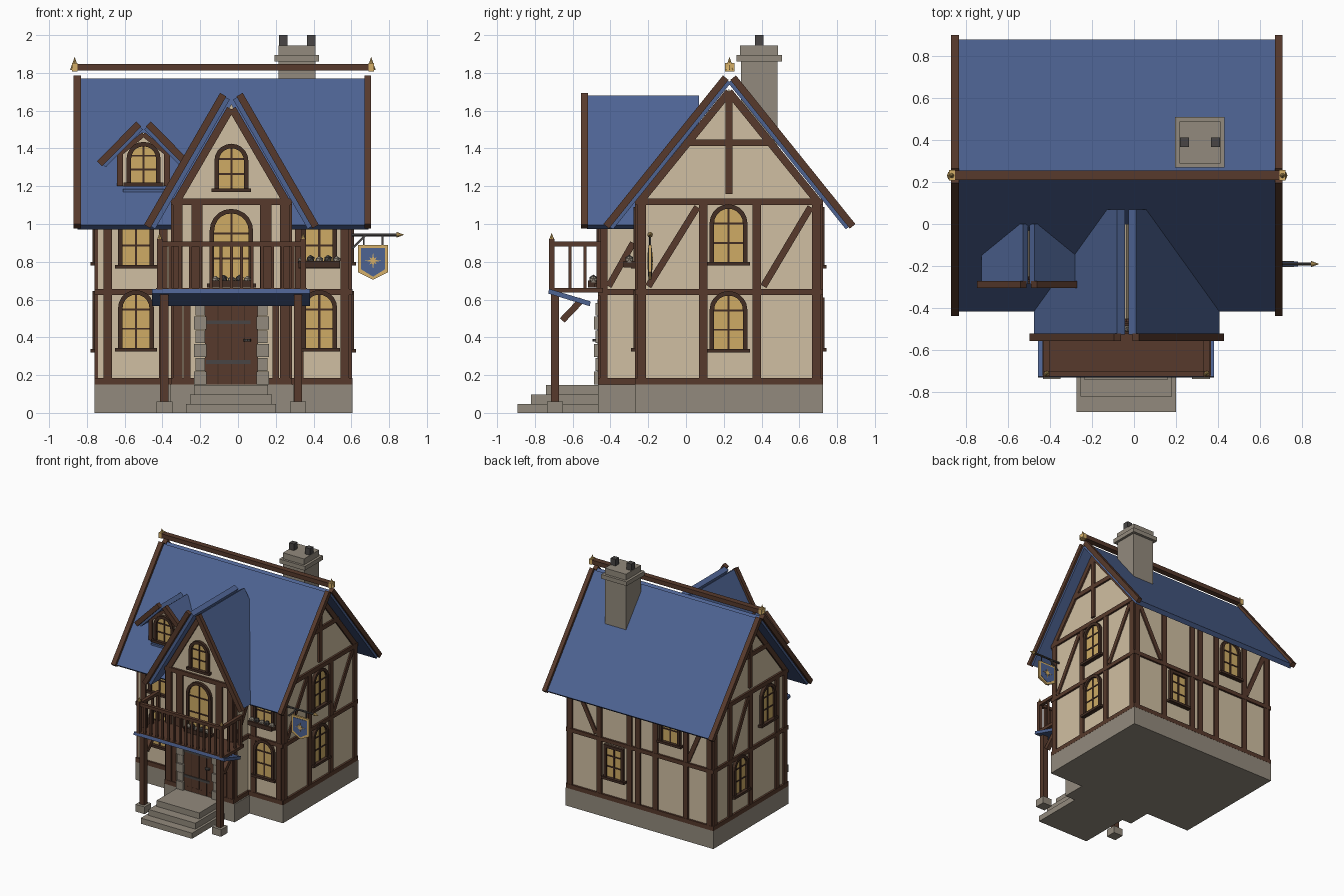
import bpy, bmesh, math
from mathutils import Matrix, Vector

if "Cube" in bpy.data.objects:
    bpy.data.objects.remove(bpy.data.objects["Cube"])


def mat(name, r, g, b):
    m = bpy.data.materials.new(name)
    m.diffuse_color = (r, g, b, 1)
    m.use_nodes = True
    m.node_tree.nodes["Principled BSDF"].inputs["Base Color"].default_value = m.diffuse_color
    return m


CREAM = mat("cream plaster", 0.63, 0.52, 0.36)
BLUE = mat("blue roof", 0.075, 0.125, 0.29)
WOOD = mat("brown timber", 0.095, 0.042, 0.025)
DARK = mat("dark timber", 0.055, 0.027, 0.017)
STONE = mat("grey stone", 0.29, 0.255, 0.205)
GLASS = mat("amber glass", 0.62, 0.41, 0.13)
GOLD = mat("gold", 0.66, 0.43, 0.14)
IRON = mat("dark iron", 0.065, 0.06, 0.058)


def finish(name, bm, m):
    bmesh.ops.recalc_face_normals(bm, faces=bm.faces)
    me = bpy.data.meshes.new(name)
    bm.to_mesh(me)
    bm.free()
    me.materials.append(m)
    ob = bpy.data.objects.new(name, me)
    bpy.context.collection.objects.link(ob)
    return ob


def frame(x, y, deg=0):
    """Wall frame: local x runs along the wall, local -y points outwards."""
    return Matrix.Translation((x, y, 0)) @ Matrix.Rotation(math.radians(deg), 4, 'Z')


I = Matrix()


def prism(name, pts, y0, y1, m, M=I):
    bm = bmesh.new()
    a = [bm.verts.new(M @ Vector((p[0], y0, p[1]))) for p in pts]
    b = [bm.verts.new(M @ Vector((p[0], y1, p[1]))) for p in pts]
    bm.faces.new(a)
    bm.faces.new(b[::-1])
    for i in range(len(pts)):
        j = (i + 1) % len(pts)
        bm.faces.new((a[j], a[i], b[i], b[j]))
    return finish(name, bm, m)


def box(name, x0, x1, y0, y1, z0, z1, m, M=I):
    return prism(name, [(x0, z0), (x1, z0), (x1, z1), (x0, z1)], y0, y1, m, M)


def strip(name, M, p, q, w=0.04, out=0.015, m=WOOD, back=0.005):
    p, q = Vector(p), Vector(q)
    d = (q - p).normalized() * w / 2
    n = Vector((-d.y, d.x))
    prism(name, [p - n, q - n, q + n, p + n], -out, back, m, M)


def cone(name, p, r1, r2, depth, m, axis='Z', seg=8):
    bm = bmesh.new()
    R = Matrix.Rotation(math.radians(90), 4, 'Y') if axis == 'X' else I
    bmesh.ops.create_cone(bm, cap_ends=True, segments=seg, radius1=r1, radius2=r2,
                          depth=depth, matrix=Matrix.Translation(p) @ R)
    finish(name, bm, m)


def arch(u, z, r, h, rounded):
    if not rounded:
        return [(u + r, z), (u + r, z + h), (u - r, z + h), (u - r, z)]
    c = z + h - r
    return ([(u + r, z)] + [(u + r * math.cos(math.pi * i / 10), c + r * math.sin(math.pi * i / 10))
                            for i in range(11)] + [(u - r, z)])


def window(M, u, z, w=0.19, h=0.32, rounded=True):
    r, f = w / 2, 0.024
    inner = arch(u, z, r - f, h - f, rounded)
    prism("window_frame", arch(u, z, r, h, rounded) + inner[::-1], -0.024, 0.004, DARK, M)
    prism("window_pane", inner, -0.008, 0, GLASS, M)
    strip("window_mullion", M, (u, z), (u, z + h - f), 0.012, 0.014, DARK)
    for t in (0.36, 0.68):
        strip("window_bar", M, (u - r + f, z + h * t), (u + r - f, z + h * t), 0.01, 0.013, DARK)
    box("window_sill", u - r - 0.015, u + r + 0.015, -0.035, 0, z - 0.006, z + 0.014, DARK, M)


def roof(name, M, p, q, th, y0, y1, barges):
    """Two mirrored slabs along the line p-q, with barge boards at the listed ends."""
    p, q = Vector(p), Vector(q)
    d = (q - p).normalized()
    n = Vector((-d.y, d.x))
    for s in (1, -1):
        def slab(nm, a, b, lo, hi, ya, yb, m):
            prism(nm, [(s * v.x, v.y) for v in (a + n * lo, b + n * lo, b + n * hi, a + n * hi)], ya, yb, m, M)
        slab(name, p, q, -th, 0, y0, y1, BLUE)
        for ya, yb in barges:
            slab(name + "_barge", p - d * 0.005, q + d * 0.01, -0.018, 0.02, ya, yb, WOOD)


# wall frames
front, right = frame(0, -0.255), frame(0.59, 0, 90)
back, left = frame(0, 0.71, 180), frame(-0.745, 0, -90)
wing, dormer = frame(-0.035, -0.45), frame(-0.5, -0.25)

# foundation and steps
box("foundation", -0.76, 0.605, -0.27, 0.725, 0, 0.15, STONE)
box("wing_foundation", -0.36, 0.295, -0.465, -0.2, 0, 0.15, STONE)
for i, (w, y) in enumerate([(0.237, -0.893), (0.217, -0.82), (0.197, -0.74)]):
    box("step", -0.037 - w, -0.037 + w, y, -0.4, 0, 0.05 * (i + 1) - 0.003, STONE)

# plaster walls with gables
prism("main_walls", [(-0.255, 0.14), (0.71, 0.14), (0.71, 1.115), (0.2275, 1.715), (-0.255, 1.115)],
      -0.59, 0.745, CREAM, frame(0, 0, 90))
prism("wing_walls", [(-0.305, 0.14), (0.305, 0.14), (0.305, 1.11), (0, 1.635), (-0.305, 1.11)],
      0, 0.45, CREAM, wing)
prism("dormer_walls", [(-0.13, 1.1), (0.13, 1.1), (0.13, 1.36), (0, 1.485), (-0.13, 1.36)],
      0, 0.22, CREAM, dormer)

# roofs
roof("main_roof", frame(0, 0.23, 90), (0.022, 1.77), (0.645, 0.995), 0.037, -0.69, 0.85,
     [(-0.705, -0.67), (0.83, 0.87)])
roof("wing_roof", wing, (0.045, 1.68), (0.44, 0.995), 0.042, -0.075, 0.52, [(-0.105, -0.07)])
roof("dormer_roof", dormer, (0.028, 1.525), (0.225, 1.325), 0.035, -0.035, 0.25, [(-0.055, -0.02)])
box("ridge_beam", -0.87, 0.705, 0.208, 0.255, 1.812, 1.848, WOOD)
for x in (-0.865, 0.705):
    cone("ridge_finial", (x, 0.23, 1.85), 0.024, 0.0, 0.07, GOLD)
    box("ridge_finial_base", x - 0.014, x + 0.014, 0.207, 0.256, 1.808, 1.852, GOLD)

# timbers on the four main walls: posts, rails and diagonal braces
walls = [
    ("front", front, -0.745, 0.59, [-0.69, -0.395, 0.325, 0.565], []),
    ("right", right, -0.255, 0.71, [-0.235, 0.092, 0.375, 0.69],
     [((-0.2, 0.67), (0.06, 1.09)), ((0.41, 0.67), (0.66, 1.09))]),
    ("back", back, -0.59, 0.745, [-0.57, -0.30, -0.02, 0.06, 0.22, 0.50, 0.72],
     [((-0.55, 1.09), (-0.33, 0.67)), ((0.52, 0.67), (0.7, 1.09))]),
    ("left", left, -0.71, 0.255, [-0.69, -0.49, -0.22, 0.13, 0.235],
     [((-0.47, 0.67), (-0.25, 1.09))]),
]
for nm, M, a, b, posts, braces in walls:
    for z, w in ((0.168, 0.036), (0.64, 0.032), (1.118, 0.036)):
        strip(nm + "_rail", M, (a - 0.012, z), (b + 0.012, z), w, 0.016)
    for u in posts:
        strip(nm + "_post", M, (u, 0.15), (u, 1.12), 0.046, 0.014)
    for p, q in braces:
        strip(nm + "_brace", M, p, q, 0.036, 0.011)
for M, c in ((right, 0.2275), (left, -0.2275)):
    strip("gable_collar", M, (c - 0.24, 1.43), (c + 0.24, 1.43), 0.036)
    strip("gable_king_post", M, (c, 1.16), (c, 1.69), 0.036, 0.018)
    for s in (1, -1):
        strip("gable_rafter", M, (c + s * 0.47, 1.12), (c, 1.70), 0.04, 0.014)

# timbers on the front wing
for z, w in ((0.168, 0.036), (0.64, 0.036), (1.118, 0.036)):
    strip("wing_rail", wing, (-0.32, z), (0.32, z), w, 0.017)
for s in (1, -1):
    strip("wing_corner_post", wing, (s * 0.284, 0.15), (s * 0.284, 1.12), 0.052)
    strip("wing_inner_post", wing, (s * 0.182, 0.64), (s * 0.182, 1.12), 0.06, 0.013)
    strip("wing_lower_post", wing, (s * 0.235, 0.15), (s * 0.235, 0.64), 0.036, 0.012)
    strip("wing_gable_rafter", wing, (s * 0.29, 1.12), (s * 0.005, 1.61), 0.04)
    side = frame(-0.035 + s * 0.305, 0, 90 * s)
    for z in (0.168, 0.64, 1.1):
        strip("wing_side_rail", side, (s * -0.45, z), (s * -0.25, z), 0.034)
    strip("wing_side_post", side, (s * -0.435, 0.15), (s * -0.435, 1.1), 0.04)
    strip("wing_side_brace", side, (s * -0.41, 0.67), (s * -0.28, 0.9), 0.034, 0.011)
    # dormer trim
    strip("dormer_post", dormer, (s * 0.125, 1.2), (s * 0.125, 1.39), 0.032, 0.018)
    strip("dormer_rafter", dormer, (s * 0.14, 1.36), (0, 1.475), 0.026)
box("dormer_apron", -0.11, 0.11, -0.03, 0.03, 1.17, 1.185, BLUE, dormer)

# windows
for u in (-0.54, 0.43):
    window(front, u, 0.33)
    window(front, u, 0.77)
for z in (0.325, 0.785):
    window(right, 0.225, z, 0.2)
window(back, -0.16, 0.33, 0.18, 0.28, False)
window(back, 0.36, 0.77)
window(left, -0.36, 0.325)
window(left, 0.0, 0.785)
window(wing, 0, 0.67, 0.23, 0.41)
window(wing, 0, 1.175, 0.18, 0.25)
window(dormer, 0, 1.205, 0.18, 0.23)

# front door with straps, ring and stone jambs
box("door", -0.14, 0.14, -0.016, 0, 0.15, 0.6, WOOD, wing)
for x in (-0.07, 0, 0.07):
    box("door_groove", x - 0.003, x + 0.003, -0.019, 0, 0.15, 0.6, DARK, wing)
for z in (0.27, 0.48):
    box("door_strap", -0.135, 0.1, -0.022, 0, z - 0.01, z + 0.01, IRON, wing)
cone("door_ring", (0.05, -0.475, 0.385), 0.02, 0.02, 0.012, IRON, 'Z')
for s in (1, -1):
    for i in range(6):
        w = 0.026 if i % 2 else 0.033
        c = s * 0.165
        box("door_stone", c - w, c + w, -0.036 + 0.006 * (i % 2), 0, 0.15 + i * 0.073, 0.218 + i * 0.073, STONE, wing)

# balcony: deck, sloping porch roof, posts, rails
box("balcony_deck", -0.435, 0.365, -0.725, -0.44, 0.637, 0.662, WOOD)
prism("porch_roof", [(-0.73, 0.632), (-0.51, 0.565), (-0.505, 0.59), (-0.725, 0.657)], -0.38, 0.455, BLUE, frame(0, 0, 90))
for x in (-0.39, 0.318):
    box("porch_post", x - 0.022, x + 0.022, -0.715, -0.672, 0.05, 0.64, WOOD)
    box("porch_post_base", x - 0.042, x + 0.042, -0.737, -0.652, 0, 0.06, STONE)
    strip("porch_brace", frame(x, 0, 90), (-0.655, 0.49), (-0.55, 0.6), 0.034, 0.017, WOOD, 0.017)
for x in (-0.415, 0.345):
    box("balcony_post", x - 0.014, x + 0.014, -0.726, -0.697, 0.65, 0.92, WOOD)
    cone("balcony_finial", (x, -0.711, 0.935), 0.014, 0, 0.035, GOLD)
    box("balcony_side_rail", x - 0.014, x + 0.014, -0.72, -0.45, 0.882, 0.908, WOOD)
    for y in (-0.615, -0.535):
        box("balcony_side_baluster", x - 0.008, x + 0.008, y - 0.008, y + 0.008, 0.65, 0.89, WOOD)
    box("balcony_wall_post", x - 0.012, x + 0.012, -0.475, -0.45, 0.65, 0.9, WOOD)
box("balcony_rail", -0.42, 0.35, -0.725, -0.698, 0.882, 0.908, WOOD)
for i in range(13):
    x = -0.415 + 0.76 * (i + 1) / 14
    box("balcony_baluster", x - 0.008, x + 0.008, -0.72, -0.704, 0.65, 0.89, WOOD)

# planters with rounded plants
for cx, y, z, w in ((0.43, -0.3, 0.785, 0.11), (-0.035, -0.49, 0.68, 0.1)):
    box("planter", cx - w, cx + w, y - 0.03, y + 0.03, z - 0.015, z + 0.02, DARK)
    for i in range(5):
        bm = bmesh.new()
        bmesh.ops.create_icosphere(bm, subdivisions=1, radius=0.024, matrix=Matrix.Translation(
            (cx + (i - 2) * w * 0.42, y, z + 0.022 + 0.006 * (i % 2))))
        finish("planter_plant", bm, IRON if i % 2 else STONE)

# chimney
box("chimney_shaft", 0.215, 0.41, 0.29, 0.485, 1.25, 1.87, STONE)
box("chimney_collar", 0.194, 0.43, 0.268, 0.507, 1.86, 1.895, STONE)
box("chimney_cap", 0.215, 0.41, 0.287, 0.486, 1.895, 1.945, STONE)
for x in (0.24, 0.387):
    box("chimney_pot", x - 0.022, x + 0.022, 0.365, 0.41, 1.94, 2.0, IRON)

# hanging banner on the right
cone("banner_pole", (0.715, -0.19, 0.943), 0.008, 0.008, 0.25, IRON, 'X')
cone("banner_pole_tip", (0.86, -0.19, 0.943), 0.015, 0, 0.04, GOLD, 'X')
sign = frame(0.715, -0.19)
strip("banner_bracket", sign, (-0.11, 0.87), (-0.04, 0.94), 0.012, 0.006, IRON, 0.006)
for s in (1, -1):
    box("banner_hanger", s * 0.05 - 0.004, s * 0.05 + 0.004, -0.004, 0.004, 0.88, 0.945, IRON, sign)


def shield(k):
    return [(-k, 0.81 + k), (-k, 0.825 - k), (0, 0.785 - k), (k, 0.825 - k), (k, 0.81 + k)]


prism("banner_border", shield(0.08), -0.008, 0.008, GOLD, sign)
prism("banner_field", shield(0.064), -0.011, 0.011, BLUE, sign)
star = [((0.045, 0.013, 0.027, 0.013)[i % 4] * math.sin(i * math.pi / 8),
         0.805 + (0.045, 0.013, 0.027, 0.013)[i % 4] * math.cos(i * math.pi / 8)) for i in range(16)]
prism("banner_star", star, -0.014, 0.014, GOLD, sign)
